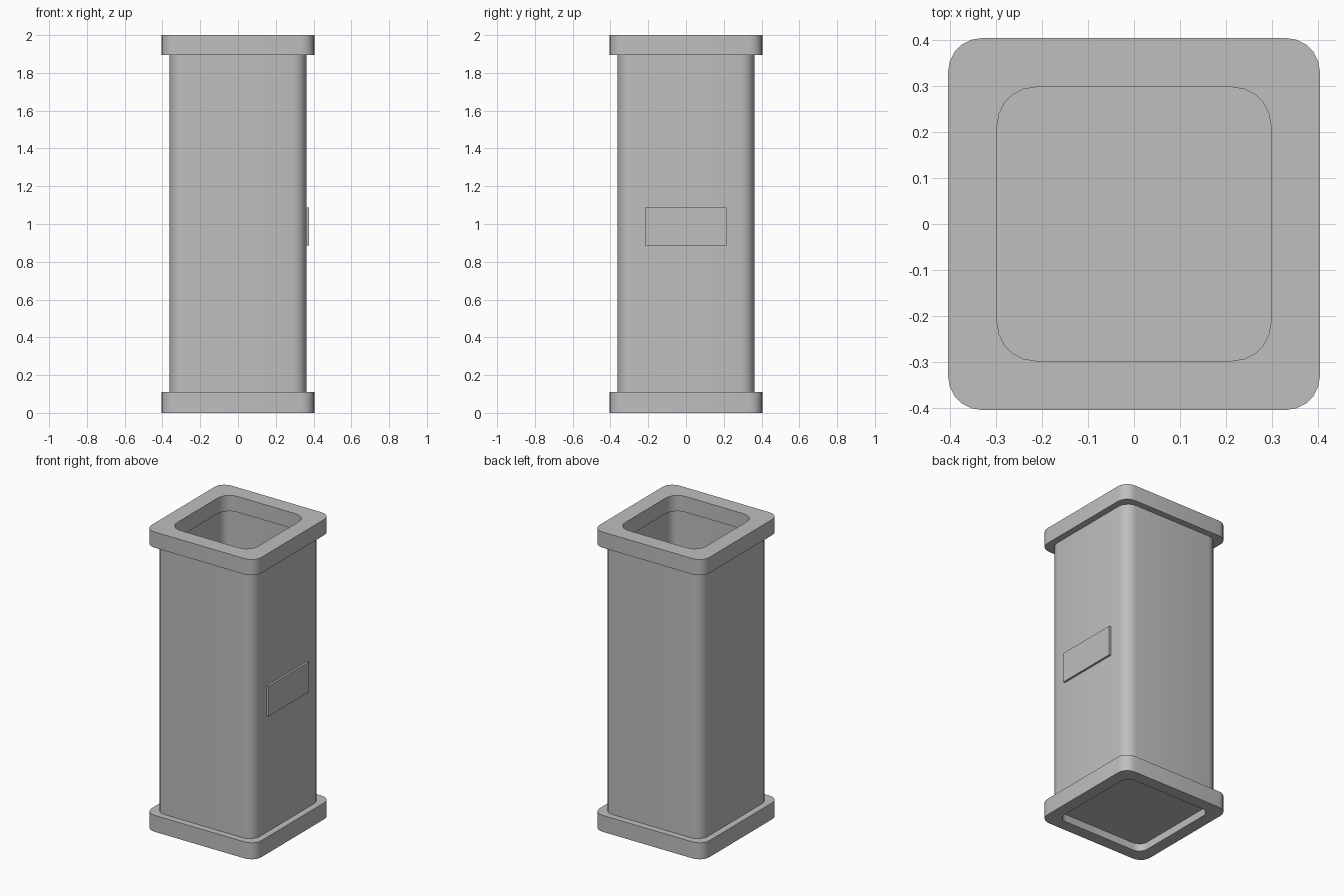
import bpy, bmesh
from math import cos, sin, pi, radians

cube = bpy.data.objects.get("Cube")
if cube:
    bpy.data.objects.remove(cube, do_unlink=True)

grey = bpy.data.materials.new("plain grey")
grey.use_nodes = True
colour = (0.52, 0.52, 0.52, 1)
grey.diffuse_color = colour
grey.node_tree.nodes["Principled BSDF"].inputs["Base Color"].default_value = colour


def rounded_square(half, radius, steps=5):
    """Counter-clockwise outline of a square with rounded corners."""
    points = []
    for corner, (sx, sy) in enumerate([(1, 1), (-1, 1), (-1, -1), (1, -1)]):
        for i in range(steps + 1):
            a = (corner + i / steps) * pi / 2
            points.append((sx * (half - radius) + radius * cos(a),
                           sy * (half - radius) + radius * sin(a)))
    return points


def finish(name, bm):
    bmesh.ops.recalc_face_normals(bm, faces=bm.faces)
    mesh = bpy.data.meshes.new(name)
    bm.to_mesh(mesh)
    bm.free()
    mesh.materials.append(grey)
    obj = bpy.data.objects.new(name, mesh)
    bpy.context.collection.objects.link(obj)
    bpy.ops.object.select_all(action="DESELECT")
    obj.select_set(True)
    bpy.context.view_layer.objects.active = obj
    bpy.ops.object.shade_smooth_by_angle(angle=radians(35))
    return obj


def tube(name, z0, z1, outer, inner):
    """Square ring; outer and inner are (half width, corner radius)."""
    bm = bmesh.new()
    loops = [[bm.verts.new((x, y, z)) for x, y in rounded_square(*size)]
             for size, z in ((outer, z0), (outer, z1), (inner, z1), (inner, z0))]
    count = len(loops[0])
    for k in range(4):
        a, b = loops[k], loops[(k + 1) % 4]
        for i in range(count):
            j = (i + 1) % count
            bm.faces.new((a[i], a[j], b[j], b[i]))
    return finish(name, bm)


def slab(name, z0, z1, size):
    bm = bmesh.new()
    low = bm.faces.new([bm.verts.new((x, y, z0)) for x, y in rounded_square(*size)])
    top = bmesh.ops.extrude_face_region(bm, geom=[low], use_keep_orig=True)
    bmesh.ops.translate(bm, vec=(0, 0, z1 - z0),
                        verts=[v for v in top["geom"] if isinstance(v, bmesh.types.BMVert)])
    return finish(name, bm)


# Hollow shaft with a collar at each end
tube("shaft", 0.11, 1.895, (0.362, 0.075), (0.325, 0.06))
tube("top_collar", 1.895, 2.0, (0.405, 0.073), (0.298, 0.083))
tube("bottom_collar", 0, 0.11, (0.405, 0.073), (0.325, 0.06))

# Floor set up inside the bottom collar
slab("floor", 0.05, 0.11, (0.325, 0.06))

# Thin plate on the left side
bpy.ops.mesh.primitive_cube_add(size=1, location=(0.366, -0.002, 0.987))
plate = bpy.context.object
plate.name = "side_plate"
plate.scale = (0.02, 0.432, 0.2)
plate.data.materials.append(grey)
